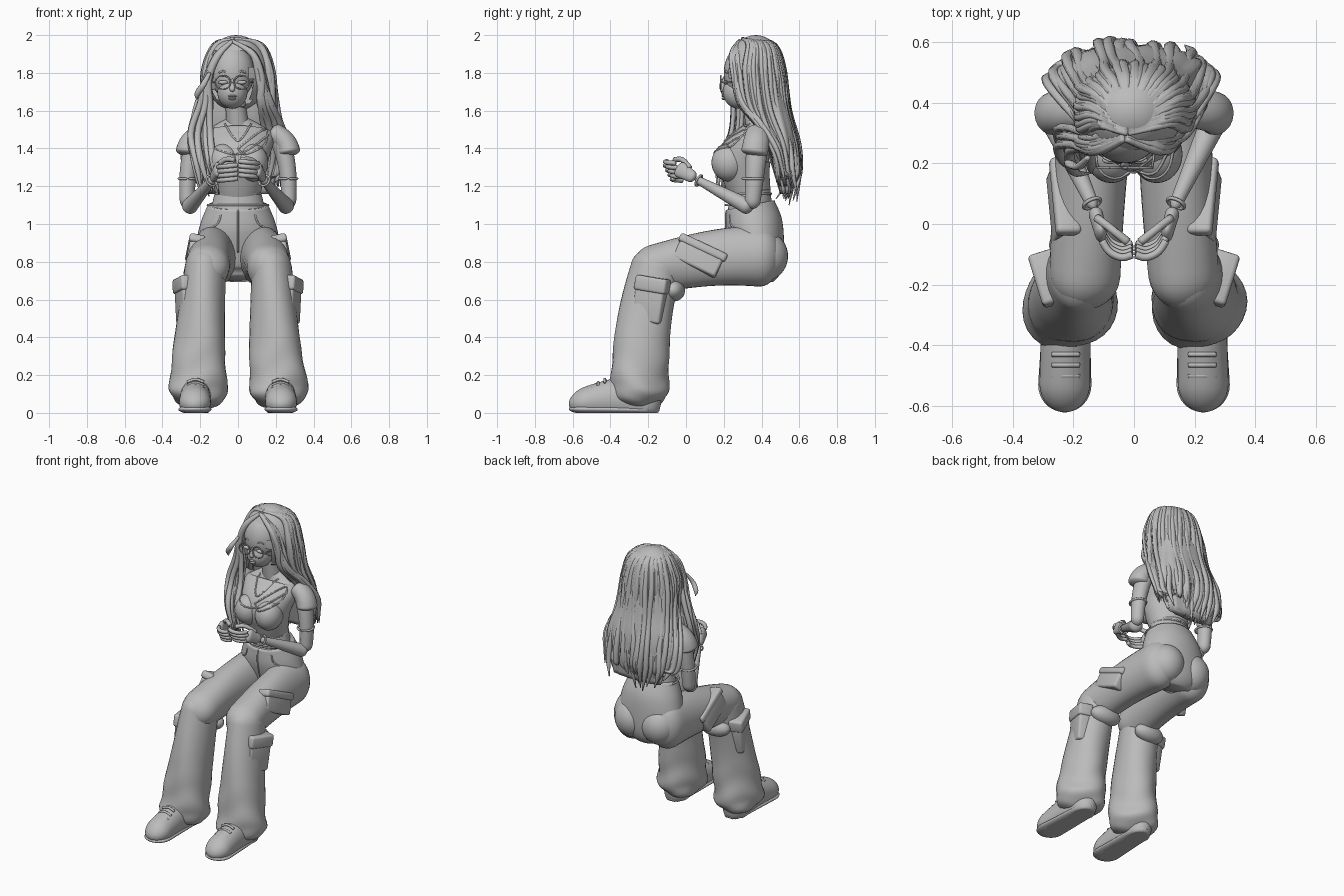
import bpy, bmesh, math, random
from mathutils import Vector, Matrix, Euler
from mathutils.bvhtree import BVHTree

random.seed(4)
if "Cube" in bpy.data.objects:
    bpy.data.objects.remove(bpy.data.objects["Cube"])

grey = (.5, .5, .5, 1)
clay = bpy.data.materials.new("clay_grey")
clay.use_nodes = True
clay.diffuse_color = grey
clay.node_tree.nodes["Principled BSDF"].inputs["Base Color"].default_value = grey


def finish(name, bm):
    bmesh.ops.recalc_face_normals(bm, faces=bm.faces)
    mesh = bpy.data.meshes.new(name)
    bm.to_mesh(mesh)
    bm.free()
    mesh.shade_smooth()
    mesh.materials.append(clay)
    part = bpy.data.objects.new(name, mesh)
    bpy.context.collection.objects.link(part)
    return part


def ramp(ends, t):
    return ends[0] + (ends[1] - ends[0]) * t


def spline(points, steps=6):
    """Smooth path through points of any dimension."""
    path = []
    last = len(points) - 1
    for i in range(last):
        before, start, end, after = (points[min(max(i + k, 0), last)] for k in (-1, 0, 1, 2))
        for step in range(steps):
            t = step / steps
            path.append([q + t / 2 * (r - p + t * (2 * p - 5 * q + 4 * r - s + t * (3 * (q - r) + s - p)))
                         for p, q, r, s in zip(before, start, end, after)])
    return path + [list(points[-1])]


def sweep(bm, path, sides=24, fold=None):
    """Skin elliptical rings given as x, y, z, half width, half depth; flat where it meets the floor."""
    centres = [Vector(ring[:3]) for ring in path]
    last = len(path) - 1
    overall = (centres[last] - centres[0]).normalized()
    reference = Vector((0, 0, 1)) if abs(overall.x) > .85 else Vector((1, 0, 0))
    rings = []
    for i, (*_, width, depth) in enumerate(path):
        along = (centres[min(i + 1, last)] - centres[max(i - 1, 0)]).normalized()
        across = (reference - reference.dot(along) * along).normalized()
        upward = along.cross(across)
        ring = []
        for k in range(sides):
            angle = math.tau * k / sides
            swell = 1 + fold(i / last, angle) if fold else 1
            point = centres[i] + swell * (across * math.cos(angle) * width + upward * math.sin(angle) * depth)
            point.z = max(point.z, 0)
            ring.append(bm.verts.new(point))
        rings.append(ring)
    for lower, upper in zip(rings, rings[1:]):
        for k in range(sides):
            bm.faces.new((lower[k - 1], lower[k], upper[k], upper[k - 1]))
    bm.faces.new(rings[0])
    bm.faces.new(rings[last])


def body(name, rows, fold=None):
    """Upright loft from rows of height, centre y, half width, half depth."""
    bm = bmesh.new()
    sweep(bm, spline([(0, y, z, width, depth) for z, y, width, depth in rows]), 48, fold)
    return finish(name, bm)


def limb(name, start, end, width, depth, bend=(0, 0, 0), cap=.1, fold=None, rings=32):
    """Round-ended tapering limb, bowed sideways by bend."""
    bm = bmesh.new()
    path = []
    for i in range(rings + 1):
        t = (1 - math.cos(math.pi * i / rings)) / 2
        centre = start.lerp(end, t) + Vector(bend) * math.sin(math.pi * t)
        inset = max(cap - t, cap + t - 1, 0) / cap
        rounding = math.sqrt(max(1 - inset * inset, .001))
        path.append((*centre, ramp(width, t) * rounding, ramp(depth, t) * rounding))
    sweep(bm, path, 32, fold)
    return finish(name, bm)


def cord(name, points, radius, steps=4):
    bm = bmesh.new()
    sweep(bm, [(*point, radius, radius) for point in spline(points, steps)], sides=8)
    return finish(name, bm)


def ball(name, centre, radii):
    bm = bmesh.new()
    bmesh.ops.create_uvsphere(bm, u_segments=32, v_segments=20, radius=1,
                              matrix=Matrix.Translation(centre) @ Matrix.Diagonal((*radii, 1)))
    return finish(name, bm)


def hoop(name, centre, width, depth, thickness, axis=(0, 0, 1)):
    """Elliptical ring made as a closed cord around an axis."""
    turn = Vector((0, 0, 1)).rotation_difference(Vector(axis))
    angles = [math.tau * i / 32 for i in range(33)]
    cord(name, [Vector(centre) + turn @ Vector((width * math.sin(a), depth * math.cos(a), 0)) for a in angles],
         thickness, steps=1)


def pocket(name, centre, size, turn):
    """Soft cloth pocket with a raised flap over its upper part."""
    frame = Matrix.Translation(centre) @ Euler(turn).to_matrix().to_4x4()
    thick, length, height = size
    flap = Matrix.Translation((0, 0, height / 3)) @ Matrix.Diagonal((thick * 1.2, length * 1.1, height / 3, 1))
    for label, shape in (("", Matrix.Diagonal((*size, 1))), ("_flap", flap)):
        bm = bmesh.new()
        bmesh.ops.create_cube(bm, size=1, matrix=frame @ shape)
        bmesh.ops.bevel(bm, geom=bm.edges[:], offset=.015, segments=3, affect='EDGES', profile=.5)
        finish(name + label, bm)


def seam(name, outline, targets):
    """Thin cord laid from the front onto the nearest target surface."""
    trees = [BVHTree.FromPolygons([v.co for v in t.data.vertices], [list(f.vertices) for f in t.data.polygons])
             for t in targets]
    points = []
    for x, z in spline(outline, 12):
        hits = [tree.ray_cast(Vector((x, -1, z)), Vector((0, 1, 0)))[0] for tree in trees]
        depths = [hit.y for hit in hits if hit]
        if depths:
            points.append((x, min(depths), z))
    cord(name, points, .005, steps=1)


# Torso and clothes
seat = body("trouser_seat", [(.71, .38, .1, .08), (.77, .39, .19, .12), (.88, .38, .22, .14),
                             (1, .36, .2, .15), (1.1, .34, .16, .13)])
body("waist", [(1.05, .34, .15, .12), (1.2, .34, .115, .105)])
top = body("crop_top", [(1.16, .34, .12, .11), (1.25, .32, .14, .125), (1.35, .31, .165, .14), (1.45, .355, .19, .1),
                        (1.5, .38, .16, .07), (1.56, .37, .05, .05)])
limb("neck", Vector((0, .38, 1.5)), Vector((-.02, .34, 1.7)), (.06, .05), (.06, .05))
hoop("top_hem", (0, .34, 1.16), .12, .11, .006)
hoop("waistband", (0, .34, 1.1), .16, .13, .006)
bust = [ball("bust", (x, .23, 1.325), (.085, .095, .1)) for x in (-.075, .075)]
for x in (-.1, .1):
    ball("buttock", (x, .42, .83), (.12, .12, .13))
seam("trouser_fly", [(0, 1.08), (0, .85)], [seat])
seam("top_neckline", [(-.17, 1.42), (0, 1.37), (.16, 1.47)], [top, *bust])
seam("top_cutout", [(0, 1.4), (.14, 1.5), (.14, 1.42), (.04, 1.37), (0, 1.4)], [top, *bust])
seam("necklace", [(-.07, 1.53), (0, 1.44), (.07, 1.53)], [top])
ball("pendant", (0, .25, 1.43), (.01, .01, .02))


# Cloth folds deepen toward the knee and the hem
def thigh_fold(t, angle):
    return .04 * t * math.sin(3 * angle + 9 * t)


def shin_fold(t, angle):
    hem = max(0, t - .5)
    return .07 * t * math.sin(3 * angle + 9 * t) + .14 * hem * math.sin(36 * t + 2 * math.sin(2 * angle))


for side, m in (("left_", 1), ("right_", -1)):
    def at(x, y, z):
        return Vector((m * x, y, z))

    # Trouser legs
    limb(side + "thigh", at(.12, .5, .83), at(.17, -.28, .74), (.125, .115), (.17, .12), (0, 0, .03), .15, thigh_fold)
    limb(side + "trouser_leg", at(.17, -.13, .87), at(.22, -.26, .02), (.1, .16), (.13, .16), (0, -.03, 0), .12,
         shin_fold, rings=80)
    limb(side + "knee_crease", at(.07, -.06, .65), at(.28, -.07, .65), (.06, .06), (.06, .06), cap=.5)
    pocket(side + "thigh_pocket", at(.235, .07, .83), (.07, .25, .14), (-.45, -.2 * m, 0))
    pocket(side + "shin_pocket", at(.275, -.19, .6), (.08, .16, .24), (-.16, 0, -.3 * m))
    seam(side + "hip_pocket", [(m * .09, 1.05), (m * .11, 1), (m * .18, .96)], [seat])

    # Shoes
    limb(side + "shoe", at(.22, -.13, .07), at(.23, -.62, .04), (.08, .085), (.15, .065), (0, 0, .02), .2)
    limb(side + "sole", at(.22, -.14, .015), at(.23, -.62, .02), (.07, .092), (.025, .025), cap=.2)
    for k in range(3):
        lace = at(.225, -.43 - .035 * k, .178 - .017 * k)
        half = Vector((.045, 0, 0))
        drop = Vector((0, 0, .015))
        cord(side + "lace", [lace - half - drop, lace, lace + half - drop], .008)

    # Arms
    elbow, wrist, knuckle = at(.268, .35, 1.08), at(.13, .05, 1.24), at(.105, -.05, 1.3)
    outward = at(.025, 0, .01)
    limb(side + "upper_arm", at(.2, .385, 1.51), elbow, (.055, .038), (.065, .04), outward)
    limb(side + "forearm", elbow, wrist, (.045, .02), (.045, .02))
    limb(side + "sleeve", at(.17, .385, 1.49), at(.272, .36, 1.36), (.055, .062), (.065, .072), outward, .15)
    hoop(side + "armband", at(.265, .355, 1.24), .048, .055, .007)
    hoop(side + "bracelet", wrist.lerp(elbow, .06), .03, .03, .006, elbow - wrist)

    # Hands, fingertips meeting in the middle
    limb(side + "palm", wrist, knuckle, (.025, .018), (.03, .045), cap=.2)
    for k in range(4):
        root = knuckle + Vector((0, .03 - .012 * k, .024 * k - .06 + .01 * m))
        tip = Vector((m * .005, root.y - .045, root.z + .01))
        cord(side + "finger", [root, root.lerp(tip, .25) - Vector((0, .025, 0)),
                               root.lerp(tip, .65) - Vector((0, .025, 0)), tip], .0125)
    cord(side + "thumb", [wrist.lerp(knuckle, .3) + Vector((0, 0, .04)), at(.07, -.02, 1.34), at(.02, -.06, 1.34)], .014)

# Head, turned slightly to its right
middle = -.03
ball("face", (middle, .31, 1.8), (.115, .11, .15))
ball("jaw", (middle, .28, 1.7), (.08, .085, .09))
limb("nose", Vector((middle, .2, 1.77)), Vector((middle, .19, 1.7)), (.008, .018), (.008, .016), cap=.3)
ball("upper_lip", (middle, .2, 1.677), (.024, .012, .006))
ball("lower_lip", (middle, .2, 1.664), (.02, .012, .007))
for side, m in (("left_", 1), ("right_", -1)):
    eye = Vector((middle + m * .05, .21, 1.75))
    lens = eye - Vector((0, .025, 0))
    edge = Vector((m * .04, 0, 0))
    ball(side + "eye", eye, (.025, .012, .011))
    cord(side + "brow", [eye - edge / 2 + Vector((0, 0, .05)), eye + Vector((0, 0, .06)),
                         eye + edge / 2 + Vector((0, .01, .05))], .005)
    hoop(side + "glasses_rim", lens, .04, .036, .004, (0, -1, 0))
    cord(side + "glasses_arm", [lens + edge, lens + edge * 1.5 + Vector((0, .15, 0))], .004)
    ball(side + "ear", eye + Vector((m * .06, .13, 0)), (.012, .025, .035))
cord("glasses_bridge", [(middle - .01, .185, 1.75), (middle + .01, .185, 1.75)], .004)

# Hair cap, open over the face
cap = ball("hair_cap", (-.01, .37, 1.8), (.172, .157, .2))
bm = bmesh.new()
bm.from_mesh(cap.data)
centres = {face: face.calc_center_median() for face in bm.faces}
bmesh.ops.delete(bm, context='FACES', geom=[face for face, c in centres.items()
                                            if c.y < .3 and c.z < 1.92 and abs(c.x - middle) < .1])
bm.to_mesh(cap.data)
bm.free()
body("hair_mass", [(1.8, .44, .15, .08), (1.6, .46, .19, .095), (1.4, .51, .23, .08), (1.16, .53, .17, .03)],
     lambda t, angle: .06 * t * math.sin(13 * angle))


def lock(bm, points, width, jitter):
    """One tapered lock of hair, waving and loosening toward its tip."""
    last = len(points) - 1
    drift = [random.uniform(-jitter, jitter) for _ in range(2)]
    rows = []
    for i, (x, y, z) in enumerate(points):
        wave = random.uniform(-.012, .012) * min(1, i / 3)
        girth = width * (.15 if i == last else .6 if i == 0 else 1)
        rows.append((x + drift[0] * i / last + wave, y + drift[1] * i / last, z, girth, girth * .75))
    sweep(bm, spline(rows, 5), sides=7)


# Back curtain of locks fanning from the crown
bm = bmesh.new()
for layer in (1, .9):
    for k in range(41):
        u = k / 20 - 1
        s, c = math.sin(2 * u), math.cos(2 * u)
        fan = layer * math.sin(u * math.pi / 2)
        back = layer * max(c, 0)
        tip = 1.08 + .12 * abs(u) + random.uniform(0, .13)
        lock(bm, [(-.02, .36 - .06 * abs(u), 1.98), (.12 * s, .37 + .1 * c, 1.945), (.175 * s, .37 + .15 * c, 1.8),
                  (.19 * s * layer, .4 + .145 * c * layer, 1.6), (.25 * fan - .01, .47 + .12 * back, 1.42),
                  (.24 * fan - .01, .5 + .09 * back, 1.27), (.19 * fan, random.uniform(.5, .57), tip)], .019, .025)
finish("back_hair", bm)

# Parted front locks: one side over the chest, the other behind the shoulder
chest_side = [(middle, .28, 1.97), (-.11, .24, 1.89), (-.16, .24, 1.77), (-.18, .25, 1.63),
              (-.21, .24, 1.48), (-.19, .18, 1.33), (-.15, .18, 1.16)]
shoulder_side = [(middle, .28, 1.97), (.08, .24, 1.9), (.12, .25, 1.78), (.15, .28, 1.64),
                 (.19, .37, 1.53), (.22, .46, 1.38), (.2, .5, 1.2)]
bm = bmesh.new()
for k in range(18):
    for strand in (chest_side, shoulder_side):
        shift = .06 * k / 18
        spread = random.uniform(-.05, .05)
        lock(bm, [(x + spread * min(1, (1.97 - z) * 2) * (z < 1.7), y + shift, z) for x, y, z in strand], .018, .03)
lock(bm, [(-.15, .22, 1.8), (-.18, .19, 1.74), (-.22, .2, 1.69), (-.21, .21, 1.66)], .016, 0)
finish("front_hair", bm)
